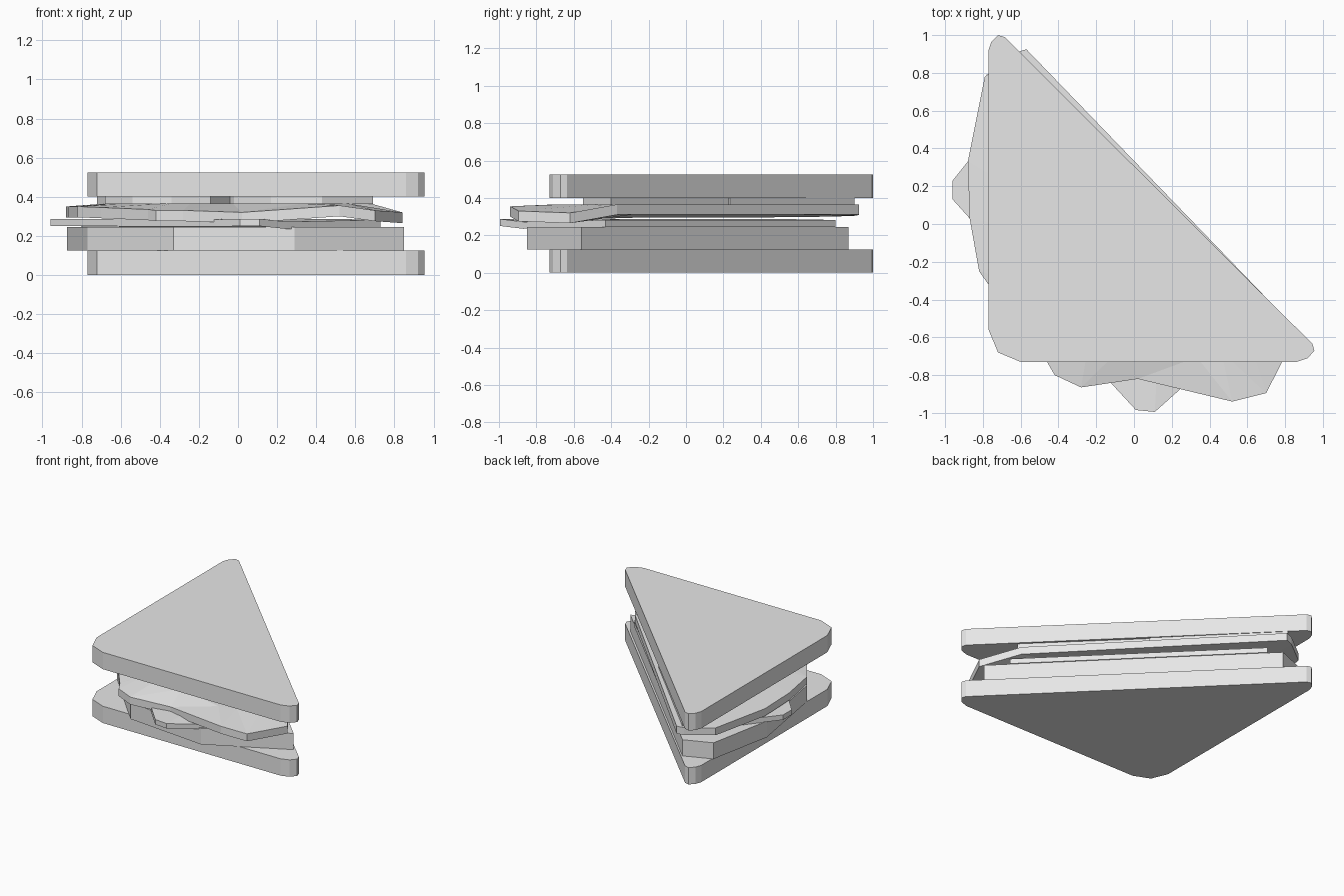
import bpy, bmesh

cube = bpy.data.objects.get("Cube")
if cube:
    bpy.data.objects.remove(cube, do_unlink=True)

grey = bpy.data.materials.new("plain_grey")
grey.use_nodes = True
colour = (0.8, 0.8, 0.8, 1)
grey.diffuse_color = colour
grey.node_tree.nodes["Principled BSDF"].inputs["Base Color"].default_value = colour


def finish(name, bm):
    bmesh.ops.recalc_face_normals(bm, faces=bm.faces)
    mesh = bpy.data.meshes.new(name)
    bm.to_mesh(mesh)
    bm.free()
    mesh.materials.append(grey)
    obj = bpy.data.objects.new(name, mesh)
    bpy.context.collection.objects.link(obj)
    return obj


def slab(name, outline, z0, z1):
    """Flat slice: an outline raised from z0 to z1."""
    bm = bmesh.new()
    low = [bm.verts.new((x, y, z0)) for x, y in outline]
    high = [bm.verts.new((x, y, z1)) for x, y in outline]
    bm.faces.new(low)
    bm.faces.new(high)
    for i in range(len(low)):
        j = (i + 1) % len(low)
        bm.faces.new((low[i], low[j], high[j], high[i]))
    return finish(name, bm)


def leaf(name, rim, thick, centre, mid_z, inset):
    """Bent slice: a wavy rim around a flat middle."""
    bm = bmesh.new()
    cx, cy = centre
    layers = []
    for lift in (0, thick):
        outer = [bm.verts.new((x, y, z + lift)) for x, y, z in rim]
        inner = [bm.verts.new((cx + (x - cx) * inset, cy + (y - cy) * inset, mid_z + lift))
                 for x, y, z in rim]
        bm.faces.new(inner)
        for i in range(len(rim)):
            j = (i + 1) % len(rim)
            bm.faces.new((outer[i], outer[j], inner[j]))
            bm.faces.new((outer[i], inner[j], inner[i]))
        layers.append(outer)
    low, high = layers
    for i in range(len(rim)):
        j = (i + 1) % len(rim)
        bm.faces.new((low[i], low[j], high[j], high[i]))
    return finish(name, bm)


# Two triangular bread slices with softened corners
bread = [(-0.77, -0.56), (-0.72, -0.68), (-0.60, -0.73), (0.86, -0.73),
         (0.92, -0.71), (0.955, -0.67), (0.945, -0.635), (-0.685, 0.99),
         (-0.72, 1.0), (-0.755, 0.965), (-0.77, 0.92)]
slab("bottom_bread", bread, 0, 0.125)
slab("top_bread", bread, 0.40, 0.525)

# Thick filling cut along the diagonal
patty = [(0.85, -0.56), (0.29, -0.85), (-0.33, -0.79), (-0.77, -0.32),
         (-0.875, 0.30), (-0.78, 0.79), (-0.58, 0.87)]
slab("patty", patty, 0.125, 0.245)

# Cheese turned so two corners poke out
cheese = [(0.73, -0.43, 0.245), (-0.5, 0.80, 0.245), (-0.88, 0.33, 0.25),
          (-0.96, 0.23, 0.25), (-0.96, 0.13, 0.25), (-0.87, 0.03, 0.25),
          (-0.11, -0.855, 0.247), (0.01, -0.985, 0.25), (0.11, -0.995, 0.25),
          (0.25, -0.87, 0.235)]
leaf("cheese", cheese, 0.037, (-0.15, -0.1), 0.25, 0.7)

# Wavy lettuce leaf
lettuce = [(0.84, -0.62, 0.265), (0.68, -0.37, 0.31), (-0.57, 0.925, 0.31),
           (-0.62, 0.91, 0.305), (-0.79, 0.78, 0.30), (-0.88, 0.33, 0.295),
           (-0.87, 0.03, 0.295), (-0.82, -0.25, 0.295), (-0.70, -0.42, 0.29),
           (-0.46, -0.73, 0.28), (-0.42, -0.80, 0.275), (-0.28, -0.865, 0.275),
           (0.02, -0.82, 0.265), (0.52, -0.94, 0.30), (0.70, -0.895, 0.275)]
leaf("lettuce", lettuce, 0.055, (-0.15, -0.1), 0.31, 0.72)

# Tomato slices under the top bread
tomatoes = {
    "front_left_tomato": [(-0.68, -0.35), (-0.54, -0.50), (-0.34, -0.55), (-0.14, -0.50),
                          (-0.02, -0.32), (-0.10, -0.06), (-0.34, 0.04), (-0.61, -0.05)],
    "front_right_tomato": [(0.69, -0.40), (0.05, 0.23), (-0.14, -0.10), (-0.02, -0.40),
                           (0.17, -0.54), (0.43, -0.55)],
    "back_tomato": [(0.06, 0.235), (-0.60, 0.90), (-0.68, 0.80), (-0.72, 0.45),
                    (-0.61, 0.15), (-0.34, 0.03), (-0.12, 0.06)],
}
for name, outline in tomatoes.items():
    slab(name, outline, 0.362, 0.40)
